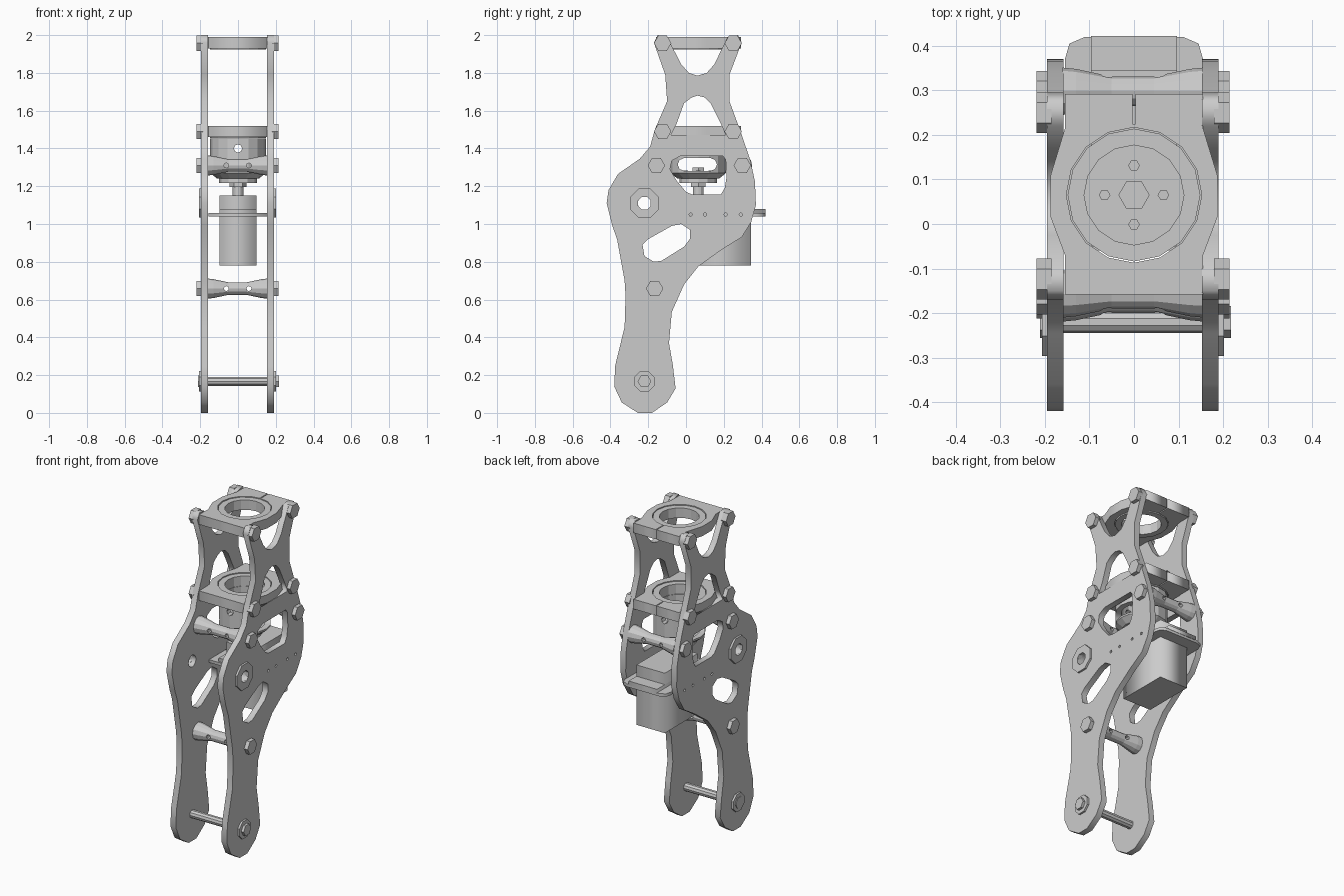
import bpy, bmesh
from math import pi, cos, sin
from mathutils import Matrix

if "Cube" in bpy.data.objects:
    bpy.data.objects.remove(bpy.data.objects["Cube"])

metal = bpy.data.materials.new("light_grey_metal")
metal.use_nodes = True
GREY = (0.6, 0.6, 0.6, 1)
metal.diffuse_color = GREY
metal.node_tree.nodes["Principled BSDF"].inputs["Base Color"].default_value = GREY

MID = 0.065          # shared centre line of rings, cup and drive shaft
TURN = {
    "x": Matrix(((0, 0, 1), (1, 0, 0), (0, 1, 0))),
    "y": Matrix(((1, 0, 0), (0, 0, -1), (0, 1, 0))),
    "z": Matrix.Identity(3),
}


def ngon(u, v, r, n, start=0.0):
    return [(u + r * cos(start + 2 * pi * i / n), v + r * sin(start + 2 * pi * i / n))
            for i in range(n)]


def prism(name, loops, axis, lo, hi):
    """Extrude an outline (first loop) with holes (other loops) along an axis."""
    curve = bpy.data.curves.new(name, "CURVE")
    curve.dimensions = "2D"
    curve.fill_mode = "BOTH"
    curve.extrude = (hi - lo) / 2
    for loop in loops:
        spline = curve.splines.new("POLY")
        spline.points.add(len(loop) - 1)
        for p, (u, v) in zip(spline.points, loop):
            p.co = (u, v, 0, 1)
        spline.use_cyclic_u = True
    obj = bpy.data.objects.new(name, curve)
    bpy.context.collection.objects.link(obj)
    turn = TURN[axis].to_4x4()
    obj.matrix_world = turn @ Matrix.Translation((0, 0, (lo + hi) / 2))
    bpy.ops.object.select_all(action="DESELECT")
    obj.select_set(True)
    bpy.context.view_layer.objects.active = obj
    bpy.ops.object.convert(target="MESH")
    obj = bpy.context.view_layer.objects.active
    obj.data.materials.clear()
    obj.data.materials.append(metal)
    return obj


def lathe(name, profile, axis, loc, n, closed=False, start=0.0):
    """Turn (radius, height) points round an axis; closed makes a tube."""
    bm = bmesh.new()
    rings = [[bm.verts.new((x, y, h)) for x, y in ngon(0, 0, r, n, start)]
             for r, h in profile]
    pairs = list(zip(rings, rings[1:]))
    if closed:
        pairs.append((rings[-1], rings[0]))
    else:
        bm.faces.new(rings[0])
        bm.faces.new(rings[-1])
    for a, b in pairs:
        for i in range(n):
            j = (i + 1) % n
            bm.faces.new((a[i], a[j], b[j], b[i]))
    bmesh.ops.recalc_face_normals(bm, faces=bm.faces)
    mesh = bpy.data.meshes.new(name)
    bm.to_mesh(mesh)
    bm.free()
    mesh.transform(TURN[axis].to_4x4())
    mesh.materials.append(metal)
    obj = bpy.data.objects.new(name, mesh)
    obj.location = loc
    bpy.context.collection.objects.link(obj)
    return obj


def rod(name, r, lo, hi, axis, loc, n, start=0.0):
    return lathe(name, [(r, lo), (r, hi)], axis, loc, n, start=start)


def tube(name, outer, inner, lo, hi, axis, loc, n, start=0.0):
    return lathe(name, [(outer, lo), (outer, hi), (inner, hi), (inner, lo)],
                 axis, loc, n, True, start)


def box(name, x, y0, y1, z0, z1):
    return prism(name, [[(-x, y0), (x, y0), (x, y1), (-x, y1)]], "z", z0, z1)


def cut(obj, cutter):
    cutter.hide_render = True
    mod = obj.modifiers.new("cut", "BOOLEAN")
    mod.operation = "DIFFERENCE"
    mod.object = cutter
    bpy.context.view_layer.objects.active = obj
    bpy.ops.object.modifier_apply(modifier=mod.name)
    bpy.data.objects.remove(cutter)


# Side plates: leg outline with lightening holes
outline = [
    (-.1, 1.99), (-.15, 2), (-.17, 1.96), (-.11, 1.79), (-.1, 1.65), (-.165, 1.5),
    (-.19, 1.41), (-.245, 1.345), (-.36, 1.265), (-.41, 1.18), (-.42, 1.11),
    (-.39, .99), (-.365, .92), (-.325, .7), (-.32, .62), (-.325, .455),
    (-.375, .25), (-.38, .14), (-.34, .055), (-.255, 0), (-.18, 0), (-.1, .055),
    (-.055, .13), (-.07, .255), (-.09, .37), (-.075, .535), (-.01, .68),
    (.065, .775), (.19, .865), (.295, .93), (.345, 1.01), (.37, 1.1),
    (.365, 1.225), (.34, 1.34), (.285, 1.5), (.23, 1.65), (.23, 1.79),
    (.295, 1.96), (.275, 2), (.22, 1.99), (.15, 1.845), (.11, 1.8),
    (.06, 1.785), (.015, 1.8), (-.025, 1.845)]
triangle_hole = [(-.08, 1.47), (-.05, 1.53), (-.01, 1.64), (.03, 1.67), (.06, 1.68),
                 (.1, 1.67), (.13, 1.64), (.185, 1.53), (.21, 1.47)]
window_hole = [(-.03, 1.36), (-.075, 1.335), (-.085, 1.29), (-.05, 1.23), (0, 1.17),
               (.03, 1.157), (.185, 1.157), (.205, 1.19), (.215, 1.25),
               (.21, 1.34), (.195, 1.36)]
slot_hole = [(-.23, .89), (-.2, .92), (-.075, .99), (-.025, 1), (.02, .97),
             (.02, .92), (-.01, .88), (-.13, .805), (-.17, .8), (-.22, .83)]
pivot_hole = ngon(-.22, 1.11, .036, 12)
screw_holes = [ngon(y, 1.05, .009, 6) for y in (.025, .1, .21, .29)]
holes = [triangle_hole, window_hole, slot_hole, pivot_hole] + screw_holes
BOLTS = [(-.124, 1.957), (.25, 1.957), (-.124, 1.49), (.25, 1.49),
         (-.157, 1.31), (.298, 1.31), (-.166, .658)]
for side, lo, hi, out in (("right", -.195, -.158, -1), ("left", .153, .19, 1)):
    prism(side + "_side_plate", [outline] + holes, "x", lo, hi)
    face = hi if out > 0 else lo

    def outward(depth):
        return sorted((face - out * .01, face + out * depth))

    for y, z in BOLTS:
        rod(side + "_bolt_head", .046, *outward(.024), "x", (0, y, z), 6)
    tube(side + "_pivot_boss", .083, .036, *outward(.012), "x", (0, -.22, 1.11), 8, pi / 8)
    rod(side + "_foot_washer", .058, *outward(.012), "x", (0, -.22, .167), 8, pi / 8)
    rod(side + "_foot_nut", .036, *outward(.028 if out > 0 else .016), "x",
        (0, -.22, .167), 6)

# Foot axle and waisted spacers
rod("foot_axle", .025, -.18, .18, "x", (0, -.22, .167), 10)
for y, z in BOLTS[4:]:
    spacer = lathe("waisted_spacer", [(.053, -.16), (.05, -.13), (.033, -.05),
                                      (.033, .045), (.05, .125), (.053, .155)],
                   "x", (0, y, z), 12)
    for x in (-.062, .058):
        cut(spacer, rod("spacer_drill", .013, -.1, .1, "y", (x, y, z), 8))

# Split clamp rings with bearing inserts
half = [(.155, -.158), (.155, -.07), (.187, .015), (.187, .11), (.155, .215),
        (.155, .292), (.003, .292), (.003, .225)]
clamp = half + [(-x, y) for x, y in reversed(half)]
for name, z in (("upper", 1.93), ("lower", 1.46)):
    prism(name + "_clamp_ring", [clamp, ngon(0, MID, .152, 16)], "z", z, z + .06)
    tube(name + "_bearing", .149, .112, z - .005, z + .056, "z", (0, MID, 0), 16)

# Open cup with side windows and front screw hole
cup = lathe("bearing_cup", [(.11, 1.24), (.147, 1.27), (.147, 1.453),
                            (.113, 1.453), (.113, 1.275)], "z", (0, MID, 0), 16)
left_end = ngon(-.01, 1.315, .034, 8, pi / 2)[:5]
right_end = ngon(.13, 1.315, .034, 8, -pi / 2)[:5]
cut(cup, prism("window_cutter", [left_end + right_end], "x", -.3, .3))
cut(cup, rod("screw_drill", .022, -.2, .2, "y", (0, MID, 1.4), 8))
rod("cup_centre_bolt", .035, 1.27, 1.3, "z", (0, MID, 0), 6)
for dx, dy in ((1, 0), (-1, 0), (0, 1), (0, -1)):
    rod("cup_screw", .013, 1.27, 1.283, "z", (dx * .066, MID + dy * .066, 0), 6)

# Drive shaft under the cup
rod("drive_horn", .1, 1.218, 1.242, "z", (0, MID, 0), 12)
rod("drive_nut", .045, 1.195, 1.22, "z", (0, MID, 0), 6)
rod("drive_shaft", .028, 1.14, 1.22, "z", (0, MID, 0), 12)

# Motor and its mounting bracket
box("motor_body", .097, .025, .345, .78, 1.15)
box("motor_flange", .097, -.05, .422, 1.055, 1.08)
edge = [(.155, -.06), (.155, .37), (.145, .405), (.11, .42)]
prism("motor_bracket", [edge + [(-x, y) for x, y in reversed(edge)]], "z", 1.04, 1.058)
